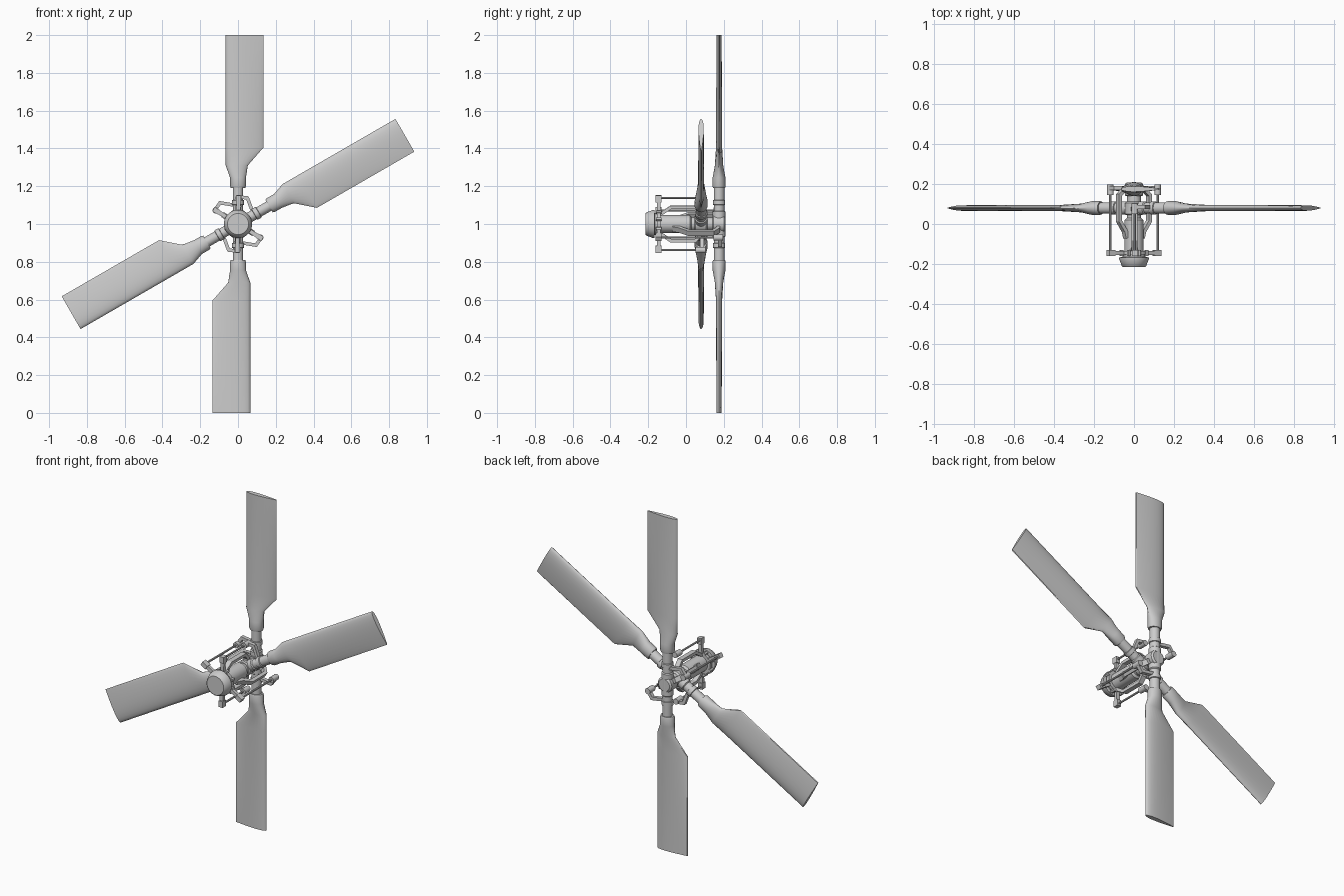
import bpy, bmesh, math
from mathutils import Matrix, Vector

if "Cube" in bpy.data.objects:
    bpy.data.objects.remove(bpy.data.objects["Cube"])

HUB = Matrix.Translation((0, 0, 1))


def finish(name, bm, M, smooth=True):
    bmesh.ops.recalc_face_normals(bm, faces=bm.faces)
    bm.transform(M)
    me = bpy.data.meshes.new(name)
    bm.to_mesh(me)
    bm.free()
    ob = bpy.data.objects.new(name, me)
    bpy.context.collection.objects.link(ob)
    if smooth:
        bpy.ops.object.select_all(action='DESELECT')
        bpy.context.view_layer.objects.active = ob
        ob.select_set(True)
        bpy.ops.object.shade_smooth_by_angle(angle=math.radians(35))
    return ob


def loft(name, rings, M, smooth=True):
    bm = bmesh.new()
    vs = [[bm.verts.new(p) for p in r] for r in rings]
    n = len(vs[0])
    for a, b in zip(vs, vs[1:]):
        for i in range(n):
            bm.faces.new((a[i], a[(i + 1) % n], b[(i + 1) % n], b[i]))
    bm.faces.new(vs[0])
    bm.faces.new(vs[-1][::-1])
    return finish(name, bm, M, smooth)


def lathe(name, p, d, profile, M, n=20):
    """Turned solid: profile of (distance, radius) along direction d from p."""
    p, d = Vector(p), Vector(d).normalized()
    u = d.orthogonal().normalized()
    v = d.cross(u)
    ang = [2 * math.pi * i / n for i in range(n)]
    return loft(name, [[p + d * t + (u * math.cos(a) + v * math.sin(a)) * r for a in ang]
                       for t, r in profile], M)


def rod(name, p, q, r, M, n=12):
    d = Vector(q) - Vector(p)
    return lathe(name, p, d, [(0, r), (d.length, r)], M, n)


def bar(name, pts, side, w, h, M):
    """Mitred rectangular bar along a planar path; side is the plane normal."""
    pts = [Vector(p) for p in pts]
    s = Vector(side).normalized()
    rings = []
    for i, p in enumerate(pts):
        a = (p - pts[i - 1]).normalized() if i else (pts[1] - p).normalized()
        b = (pts[i + 1] - p).normalized() if i < len(pts) - 1 else a
        t = (a + b).normalized()
        m = s.cross(t).normalized() * (h / 2 / max(t.dot(a), 0.5))
        rings.append([p + s * w / 2 + m, p - s * w / 2 + m, p - s * w / 2 - m, p + s * w / 2 - m])
    return loft(name, rings, M, False)


def blade(name, M):
    # radius, leading edge, trailing edge, thickness, airfoil blend
    stations = [(.19, -.038, .038, .064, 0), (.2, -.042, .042, .07, 0), (.245, -.042, .042, .068, 0),
                (.31, -.065, .052, .045, .5), (.405, -.065, .135, .032, 1), (1.0, -.065, .135, .027, 1)]
    rings = []
    for r, x0, x1, t, k in stations:
        ring = []
        for i in range(24):
            a = 2 * math.pi * i / 24
            u = (1 - math.cos(a)) / 2
            foil = 5 * (.2969 * math.sqrt(u) - .126 * u - .3516 * u**2 + .2843 * u**3 - .1015 * u**4)
            foil = (foil + .04 * u) * (1 if i < 12 else -1)
            ring.append((x0 + (x1 - x0) * u, t * ((1 - k) * math.sin(a) / 2 + k * foil), r))
        rings.append(ring)
    return loft(name, rings, M)


def arm_set(tag, y, turn):
    """One blade with its grip, pitch horn, pitch link and hub bracket."""
    R = HUB @ Matrix.Rotation(turn, 4, 'Y')
    M = R @ Matrix.Translation((0, y, 0))
    blade("blade_" + tag, M)
    # Blade grip spindle with collars
    lathe("blade_grip_" + tag, (0, 0, 0), (0, 0, 1),
          [(0, .034), (.065, .034), (.07, .028), (.1, .028), (.102, .033),
           (.125, .033), (.127, .028), (.195, .028)], M)
    # Pitch horn with ball joint
    bar("pitch_horn_" + tag, [(-.02, .005, .1), (-.095, .005, .112), (-.122, .005, .075)],
        (0, 1, 0), .022, .018, M)
    rod("horn_joint_" + tag, (-.118, -.03, .072), (-.118, .022, .072), .017, M)
    # Pitch link from horn to control spider
    rod("pitch_link_" + tag, (-.118, -.14 - y, .072), (-.118, 0, .072), .006, M, 8)
    # Control spider arm and its end block
    e = Vector((-.118, 0, .072)).normalized()
    s = Vector((0, -.145, 0))
    bar("spider_arm_" + tag, [s + e * .03, s + e * .13], (0, 1, 0), .018, .022, R)
    bar("spider_end_" + tag, [s + e * .115, s + e * .152], (0, 1, 0), .032, .026, R)
    # Hub bracket, stepped outwards from the shaft
    side = e.cross(Vector((0, 1, 0)))
    path = [(.045, -.245), (.055, -.21), (.088, -.16), (.088, -.03), (.06, -.005), (.02, -.005)]
    bar("hub_bracket_" + tag, [e * r + Vector((0, t, 0)) for r, t in path], side, .03, .018, M)


# Two stacked two-blade rotors
for label, y, base in (("outer", .175, 0), ("inner", .08, math.radians(60))):
    for k, half in enumerate(("a", "b")):
        arm_set(label + "_" + half, y, base + k * math.pi)
    lathe("hub_" + label, (0, y - .035, 0), (0, 1, 0),
          [(0, .04), (.006, .046), (.06, .046), (.068, .036)], HUB, 24)

# Drive shaft
lathe("drive_shaft", (0, -.17, 0), (0, 1, 0),
      [(0, .058), (.02, .058), (.022, .048), (.19, .048), (.2, .036), (.36, .034)], HUB, 28)
# Flared shaft cap
lathe("shaft_cap", (0, -.215, 0), (0, 1, 0),
      [(0, .056), (.004, .061), (.04, .075), (.048, .075), (.05, .055)], HUB, 28)
# Ring of bolts around the control spider
for i in range(8):
    a = math.pi * (i + .5) / 4
    x, z = .068 * math.cos(a), .068 * math.sin(a)
    rod(f"spider_bolt_{i + 1}", (x, -.16, z), (x, -.13, z), .01, HUB, 6)
lathe("spider_ring", (0, -.153, 0), (0, 1, 0), [(0, .066), (.018, .066)], HUB, 28)
